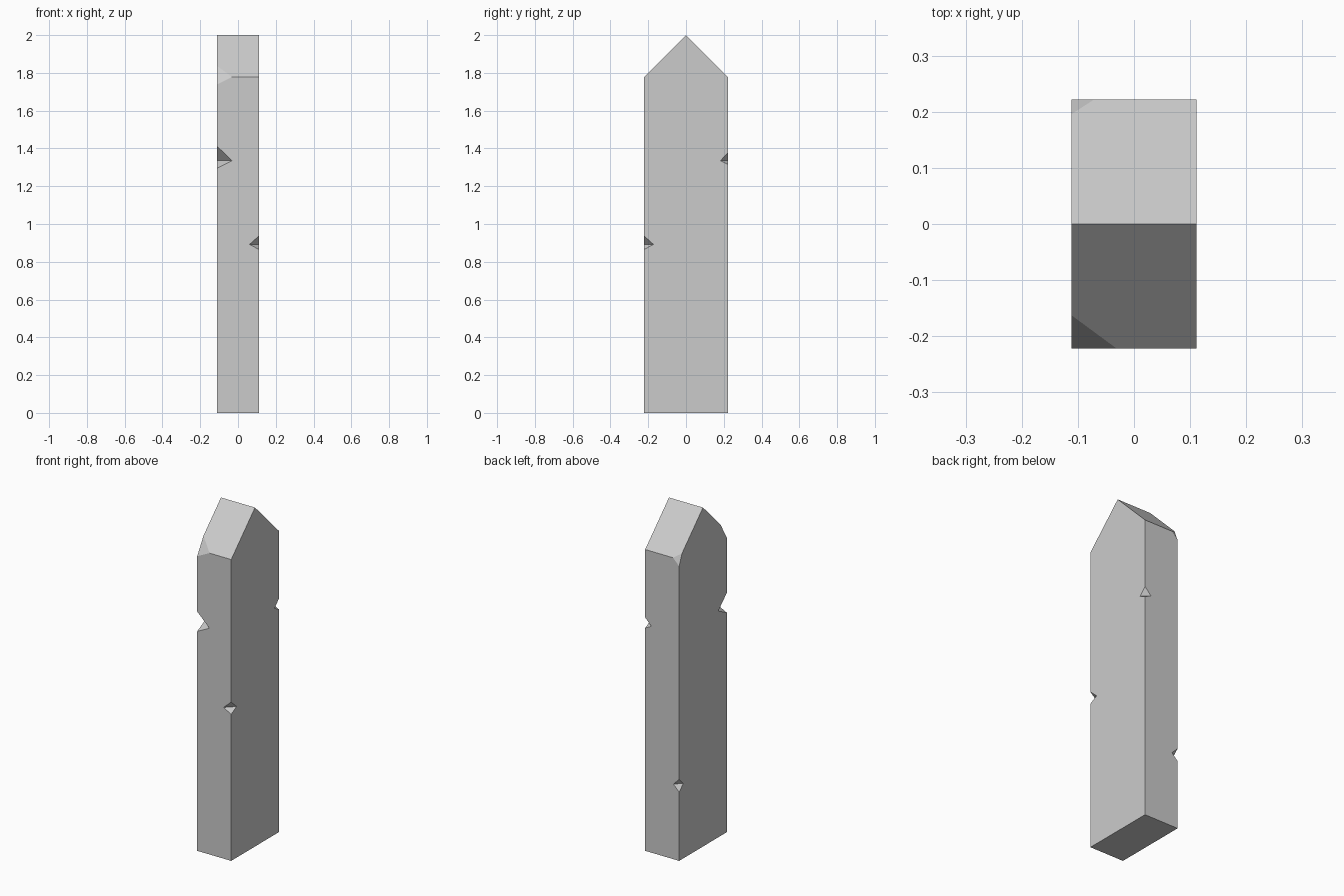
import bpy, bmesh
from mathutils import Vector

if "Cube" in bpy.data.objects:
    bpy.data.objects.remove(bpy.data.objects["Cube"])

W, D, EAVE, TOP = 0.111, 0.222, 1.778, 2.0

# Plank: pointed profile extruded across its thickness
bm = bmesh.new()
profile = [(-D, 0), (D, 0), (D, EAVE), (0, TOP), (-D, EAVE)]
face = bm.faces.new([bm.verts.new((-W, y, z)) for y, z in profile])
ext = bmesh.ops.extrude_face_region(bm, geom=[face])
bmesh.ops.translate(bm, vec=(2 * W, 0, 0),
                    verts=[g for g in ext["geom"] if isinstance(g, bmesh.types.BMVert)])
bmesh.ops.recalc_face_normals(bm, faces=bm.faces)
mesh = bpy.data.meshes.new("picket_plank")
bm.to_mesh(mesh)
bm.free()
plank = bpy.data.objects.new("picket_plank", mesh)
bpy.context.collection.objects.link(plank)
bpy.context.view_layer.objects.active = plank


def cut(points, pivot_points):
    """Remove a tetrahedron, enlarged about a pivot on its cut planes so it clears the surface."""
    pts = [Vector(p) for p in points]
    pivot = sum((Vector(p) for p in pivot_points), Vector()) / len(pivot_points)
    bm = bmesh.new()
    for p in pts:
        bm.verts.new(pivot + (p - pivot) * 2)
    bmesh.ops.convex_hull(bm, input=bm.verts)
    bmesh.ops.recalc_face_normals(bm, faces=bm.faces)
    me = bpy.data.meshes.new("cutter")
    bm.to_mesh(me)
    bm.free()
    cutter = bpy.data.objects.new("cutter", me)
    cutter.hide_render = True
    bpy.context.collection.objects.link(cutter)
    mod = plank.modifiers.new("cut", "BOOLEAN")
    mod.operation, mod.solver, mod.object = "DIFFERENCE", "EXACT", cutter
    bpy.ops.object.modifier_apply(modifier=mod.name)
    bpy.data.objects.remove(cutter)


# Notches on the upright edges: side x, side y, height, depth, rise, drop
for sx, sy, z, d, up, down in [(-1, -1, 1.335, 0.08, 0.077, 0.04),
                               (1, -1, 0.892, 0.05, 0.045, 0.027),
                               (1, 1, 1.335, 0.04, 0.042, 0.02),
                               (-1, 1, 0.443, 0.038, 0.038, 0.038)]:
    x, y = sx * W, sy * D
    inner = [(x - sx * d, y, z), (x, y - sy * d, z)]
    cut(inner + [(x, y, z + up), (x, y, z - down)], inner)

# Chipped corners below the point: side y, length along x, length up the slope, drop
for sy, dx, slope, down in [(-1, 0.08, 0.059, 0.04), (1, 0.04, 0.026, 0.04)]:
    y = sy * D
    chip = [(-W + dx, y, EAVE), (-W, y - sy * slope, EAVE + slope), (-W, y, EAVE - down)]
    cut(chip + [(-W, y, EAVE)], chip)
